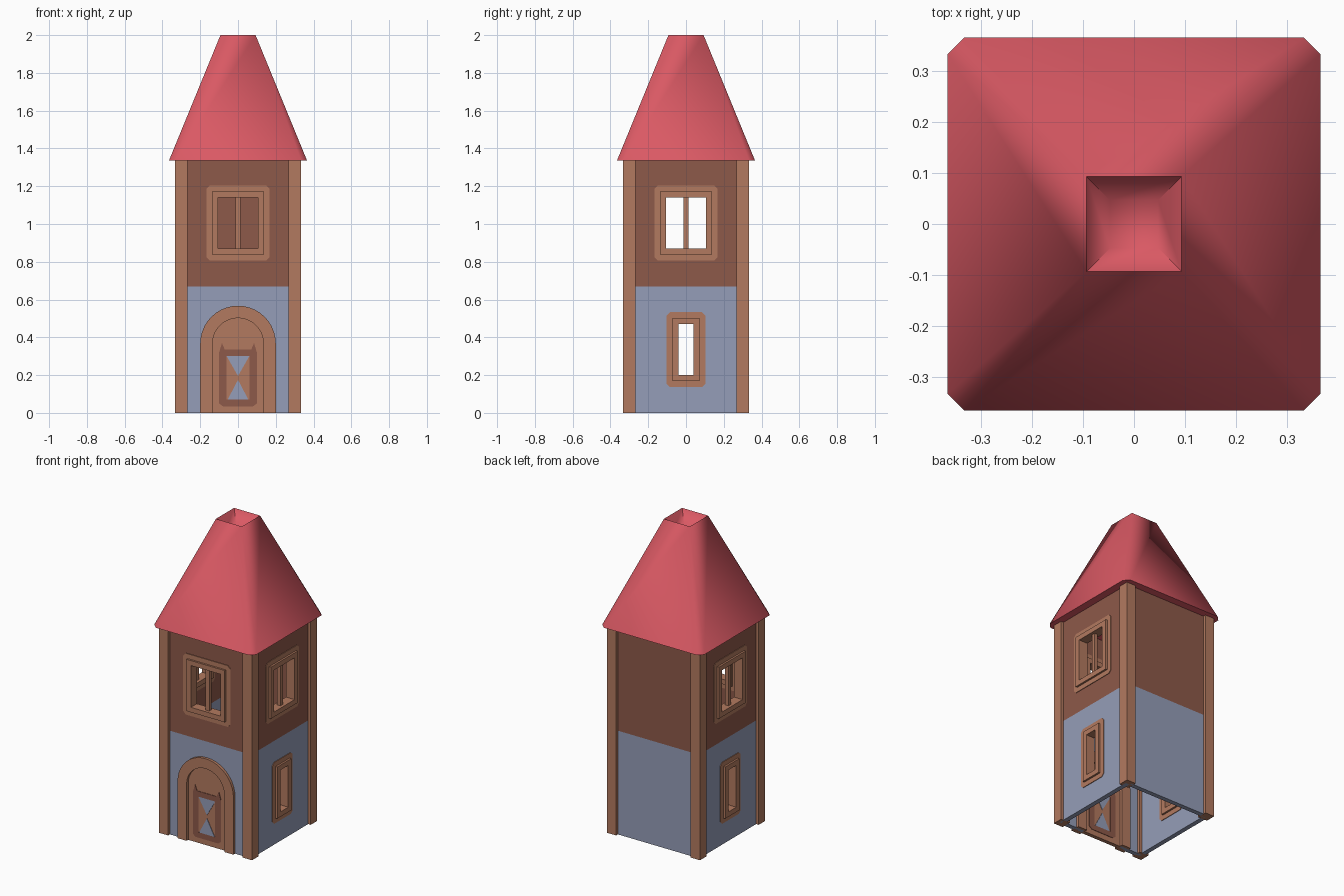
import bpy, bmesh
from math import pi, cos, sin, radians
from mathutils import Matrix

cube = bpy.data.objects.get("Cube")
if cube:
    bpy.data.objects.remove(cube)


def material(name, rgb):
    m = bpy.data.materials.new(name)
    m.use_nodes = True
    m.diffuse_color = (*rgb, 1)
    m.node_tree.nodes["Principled BSDF"].inputs["Base Color"].default_value = (*rgb, 1)
    return m


BLUE = material("blue grey plaster", (0.30, 0.34, 0.48))
BROWN = material("dark brown boards", (0.27, 0.10, 0.068))
TAN = material("light timber", (0.45, 0.195, 0.115))
RED = material("red roof", (0.70, 0.10, 0.127))

WALL_OUT, WALL_IN = 0.315, 0.285
SPLIT, EAVES = 0.67, 1.337
FRONT, LEFT, BACK, RIGHT = 0, 90, 180, 270


def finish(name, bm, mat):
    bmesh.ops.remove_doubles(bm, verts=bm.verts, dist=0.0001)
    bmesh.ops.recalc_face_normals(bm, faces=bm.faces)
    mesh = bpy.data.meshes.new(name)
    bm.to_mesh(mesh)
    bm.free()
    mesh.materials.append(mat)
    ob = bpy.data.objects.new(name, mesh)
    bpy.context.collection.objects.link(ob)
    return ob


def panel(name, loops, mat, front, back, side=FRONT):
    """Upright slab from (across, height) outlines; inner outlines are holes."""
    curve = bpy.data.curves.new(name, 'CURVE')
    curve.dimensions = '2D'
    curve.fill_mode = 'BOTH'
    curve.extrude = (front - back) / 2
    for loop in loops:
        s = curve.splines.new('POLY')
        s.points.add(len(loop) - 1)
        for p, (x, z) in zip(s.points, loop):
            p.co = (x, z, 0, 1)
        s.use_cyclic_u = True
    temp = bpy.data.objects.new(name + "_outline", curve)
    bpy.context.collection.objects.link(temp)
    mesh = bpy.data.meshes.new_from_object(
        temp.evaluated_get(bpy.context.evaluated_depsgraph_get()))
    bpy.data.objects.remove(temp)
    mesh.shade_flat()
    bm = bmesh.new()
    bm.from_mesh(mesh)
    bpy.data.meshes.remove(mesh)
    place = (Matrix.Rotation(radians(side), 4, 'Z') @ Matrix.Rotation(pi / 2, 4, 'X')
             @ Matrix.Translation((0, 0, (front + back) / 2)))
    bmesh.ops.transform(bm, matrix=place, verts=bm.verts)
    return finish(name, bm, mat)


def rect(w, z0, z1, cut=0):
    if not cut:
        return [(-w, z0), (w, z0), (w, z1), (-w, z1)]
    c = cut
    return [(-w + c, z0), (w - c, z0), (w, z0 + c), (w, z1 - c),
            (w - c, z1), (-w + c, z1), (-w, z1 - c), (-w, z0 + c)]


def arch(w, spring, steps=20):
    curve = [(w * cos(pi * i / steps), spring + w * sin(pi * i / steps))
             for i in range(steps + 1)]
    return [(w, 0)] + curve + [(-w, 0)]


# Window sizes: half width, bottom, top of the opening
BIG, SMALL = (0.105, 0.87, 1.14), (0.04, 0.20, 0.47)


def grow(opening, d, cut=0):
    w, z0, z1 = opening
    return rect(w + d, z0 - d, z1 + d, cut)


def window(name, opening, side, bars):
    panel(name + "_surround", [grow(opening, 0.063, 0.018), grow(opening, 0.025)],
          TAN, WALL_OUT + 0.004, WALL_IN - 0.004, side)
    panel(name + "_frame", [grow(opening, 0.032), grow(opening, 0)],
          TAN, 0.331, 0.269, side)
    if bars:
        panel(name + "_bar", [rect(0.013, opening[1], opening[2])],
              TAN, 0.312, 0.288, side)


# Walls with openings, and their windows
for label, side in (("front", FRONT), ("left", LEFT), ("back", BACK), ("right", RIGHT)):
    lower = [rect(0.30, 0, SPLIT)]
    upper = [rect(0.30, SPLIT, EAVES)]
    if side == FRONT:
        lower = [[(-0.30, 0)] + arch(0.14, 0.367)[::-1]
                 + [(0.30, 0), (0.30, SPLIT), (-0.30, SPLIT)]]
    if side in (LEFT, RIGHT):
        lower.append(grow(SMALL, 0.025))
        window(label + "_lower_window", SMALL, side, False)
    if side != BACK:
        upper.append(grow(BIG, 0.025))
        window(label + "_upper_window", BIG, side, True)
    panel(label + "_lower_wall", lower, BLUE, WALL_OUT, WALL_IN, side)
    panel(label + "_upper_wall", upper, BROWN, WALL_OUT, WALL_IN, side)

# Corner posts
for sx, xn in ((1, "left"), (-1, "right")):
    for sy, yn in ((-1, "front"), (1, "back")):
        bm = bmesh.new()
        bmesh.ops.create_cube(bm, size=1, matrix=Matrix.Translation(
            (sx * 0.3, sy * 0.3, EAVES / 2)) @ Matrix.Diagonal((0.066, 0.066, EAVES, 1)))
        finish(f"{yn}_{xn}_post", bm, TAN)

# Arched doorway and door, with decoration on both faces
panel("door_frame", [arch(0.2, 0.367) + arch(0.135, 0.367)[::-1]], TAN, 0.332, 0.268)
panel("door", [arch(0.137, 0.367)], TAN, 0.315, 0.29)
half = [(0.08, 0.035), (0.1, 0.05), (0.1, 0.32), (0.085, 0.37), (0.07, 0.335)]
border = half + [(-x, z) for x, z in reversed(half)]
panel("door_border", [border, rect(0.06, 0.07, 0.30)], BROWN, 0.318, 0.287)
panel("door_upper_pane", [[(0, 0.195), (0.06, 0.30), (-0.06, 0.30)]], BLUE, 0.318, 0.287)
panel("door_lower_pane", [[(0, 0.175), (-0.055, 0.07), (0.055, 0.07)]], BLUE, 0.318, 0.287)

# Roof: chamfered eaves rising to a square top with a sunken centre
bm = bmesh.new()
E, C = 0.365, 0.333
corners = ((1, 1), (-1, 1), (-1, -1), (1, -1))
eaves, top, sunk = [], [], []
for i, (sx, sy) in enumerate(corners):
    pair = [(E * sx, C * sy), (C * sx, E * sy)]
    for x, y in (pair if i % 2 == 0 else pair[::-1]):
        eaves.append(bm.verts.new((x, y, EAVES)))
    top.append(bm.verts.new((0.093 * sx, 0.093 * sy, 2)))
    sunk.append(bm.verts.new((0.047 * sx, 0.047 * sy, 1.93)))
for i in range(4):
    j = (i + 1) % 4
    bm.faces.new((eaves[2 * i], eaves[2 * i + 1], top[i]))
    bm.faces.new((eaves[2 * i + 1], eaves[2 * j], top[j], top[i]))
    bm.faces.new((top[i], top[j], sunk[j], sunk[i]))
bm.faces.new(sunk)
bm.faces.new(eaves[::-1])
roof = finish("roof", bm, RED)
bpy.ops.object.select_all(action='DESELECT')
roof.select_set(True)
bpy.context.view_layer.objects.active = roof
bpy.ops.object.shade_smooth_by_angle(angle=radians(60))
